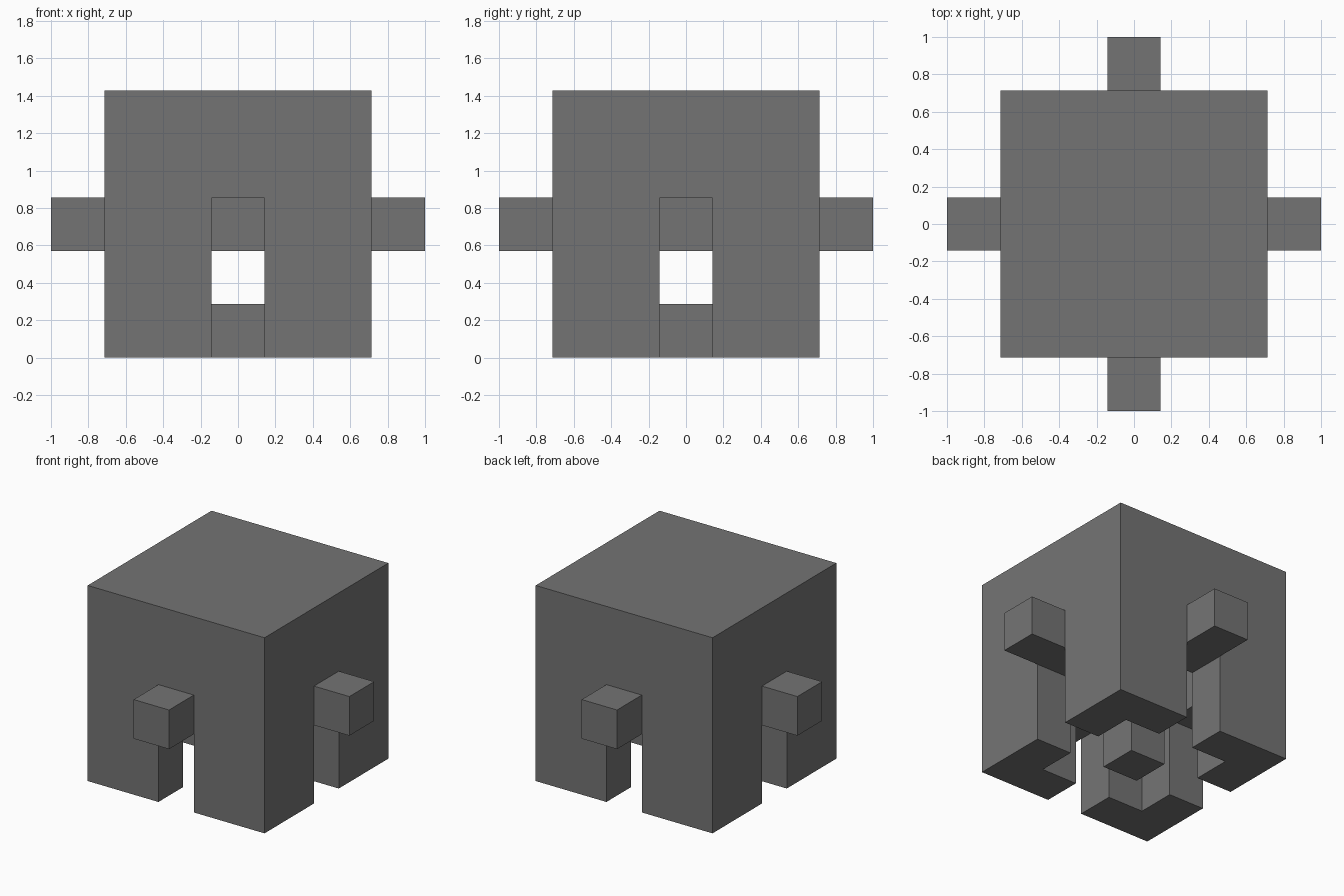
import bpy
import bmesh
from mathutils import Matrix, Vector

cube = bpy.data.objects.get("Cube")
if cube:
    bpy.data.objects.remove(cube, do_unlink=True)

U = 2 / 7  # block unit: the whole model is seven blocks wide

grey = bpy.data.materials.new("mid grey")
grey.use_nodes = True
grey.diffuse_color = (0.175, 0.175, 0.175, 1)
grey.node_tree.nodes["Principled BSDF"].inputs["Base Color"].default_value = grey.diffuse_color


def block(name, size, base):
    """Box of the given size standing on the point base, in block units."""
    size, base = Vector(size) * U, Vector(base) * U
    bm = bmesh.new()
    centre = base + Vector((0, 0, size.z / 2))
    bmesh.ops.create_cube(bm, size=1, matrix=Matrix.Translation(centre) @ Matrix.Diagonal(size).to_4x4())
    mesh = bpy.data.meshes.new(name)
    bm.to_mesh(mesh)
    bm.free()
    mesh.materials.append(grey)
    obj = bpy.data.objects.new(name, mesh)
    bpy.context.collection.objects.link(obj)
    return obj


def carve(obj, cutter):
    """Subtract the cutter and discard it."""
    cutter.hide_render = True
    mod = obj.modifiers.new("carve", "BOOLEAN")
    mod.operation = "DIFFERENCE"
    mod.solver = "EXACT"
    mod.object = cutter
    bpy.context.view_layer.objects.active = obj
    bpy.ops.object.modifier_apply(modifier=mod.name)
    bpy.data.objects.remove(cutter, do_unlink=True)


# Hollow body, open underneath, with a doorway in each side
body = block("body", (5, 5, 5), (0, 0, 0))
carve(body, block("cavity_cutter", (3, 3, 5), (0, 0, -1)))
carve(body, block("doorway_cutter_x", (7, 1, 3), (0, 0, -1)))
carve(body, block("doorway_cutter_y", (1, 7, 3), (0, 0, -1)))

# One knob above each doorway
for name, x, y in (("left", 3, 0), ("right", -3, 0), ("front", 0, -3), ("back", 0, 3)):
    block(name + "_knob", (1, 1, 1), (x, y, 2))

# Loose block on the ground in the middle
block("centre_block", (1, 1, 1), (0, 0, 0))
